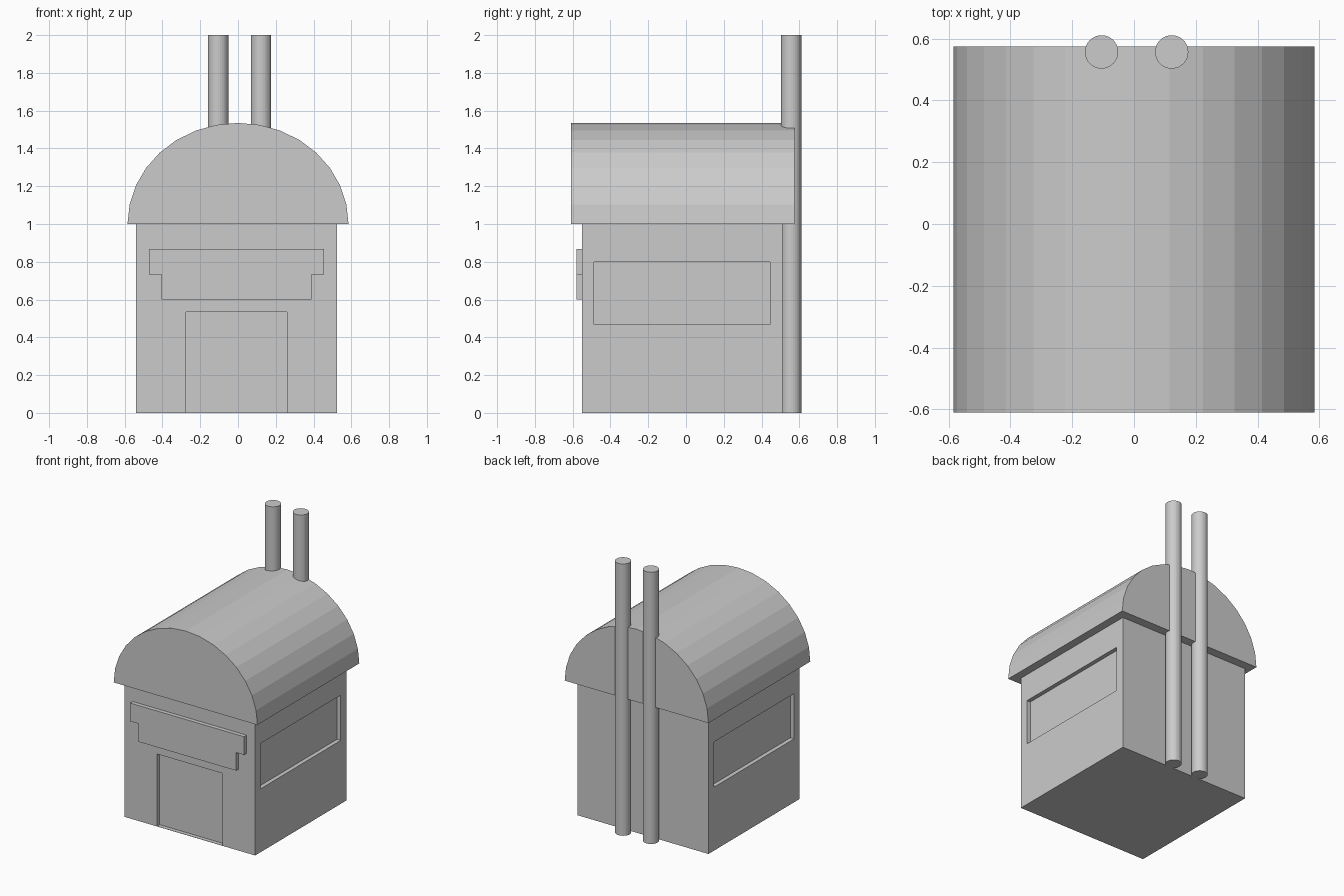
import bpy, bmesh
from math import pi, cos, sin

if "Cube" in bpy.data.objects:
    bpy.data.objects.remove(bpy.data.objects["Cube"])


def prism(name, profile, y0, y1):
    """Extrude an (x, z) profile from y0 to y1."""
    bm = bmesh.new()
    face = bm.faces.new([bm.verts.new((x, y0, z)) for x, z in profile])
    out = bmesh.ops.extrude_face_region(bm, geom=[face])
    moved = [v for v in out["geom"] if isinstance(v, bmesh.types.BMVert)]
    bmesh.ops.translate(bm, verts=moved, vec=(0, y1 - y0, 0))
    bmesh.ops.recalc_face_normals(bm, faces=bm.faces)
    mesh = bpy.data.meshes.new(name)
    bm.to_mesh(mesh)
    bm.free()
    obj = bpy.data.objects.new(name, mesh)
    bpy.context.collection.objects.link(obj)
    return obj


def box(name, x0, x1, y0, y1, z0, z1):
    return prism(name, [(x0, z0), (x1, z0), (x1, z1), (x0, z1)], y0, y1)


def carve(target, cutter):
    """Cut a recess and discard the cutter."""
    mod = target.modifiers.new("recess", 'BOOLEAN')
    mod.operation = 'DIFFERENCE'
    mod.solver = 'EXACT'
    mod.object = cutter
    bpy.context.view_layer.objects.active = target
    bpy.ops.object.modifier_apply(modifier=mod.name)
    bpy.data.objects.remove(cutter, do_unlink=True)


LEFT, RIGHT, FRONT, BACK = -0.54, 0.525, -0.55, 0.51
DEPTH = 0.03

# Walls with a doorway recess and a window recess on each side
walls = box("walls", LEFT, RIGHT, FRONT, BACK, 0, 1.0)
carve(walls, box("door_cutter", -0.275, 0.26, FRONT - 0.1, FRONT + DEPTH, 0.002, 0.533))
for x0, x1 in ((LEFT - 0.1, LEFT + DEPTH), (RIGHT - DEPTH, RIGHT + 0.1)):
    carve(walls, box("window_cutter", x0, x1, -0.487, 0.445, 0.467, 0.8))

# Barrel roof: half of a 32-sided ellipse
arch = [(0.585 * cos(pi * i / 16), 1.0 + 0.535 * sin(pi * i / 16)) for i in range(17)]
prism("barrel_roof", arch, -0.61, 0.575)

# Stepped sign board above the door
prism("sign_board", [(-0.405, 0.6), (0.39, 0.6), (0.39, 0.733), (0.455, 0.733),
                     (0.455, 0.867), (-0.472, 0.867), (-0.472, 0.733), (-0.405, 0.733)],
      FRONT - 0.03, FRONT + 0.005)

# Two tall chimney pipes on the back wall
for side, x in (("left", -0.105), ("right", 0.122)):
    bpy.ops.mesh.primitive_cylinder_add(vertices=32, radius=0.054, depth=2.0,
                                        location=(x, 0.557, 1.0))
    bpy.context.object.name = side + "_chimney_pipe"
